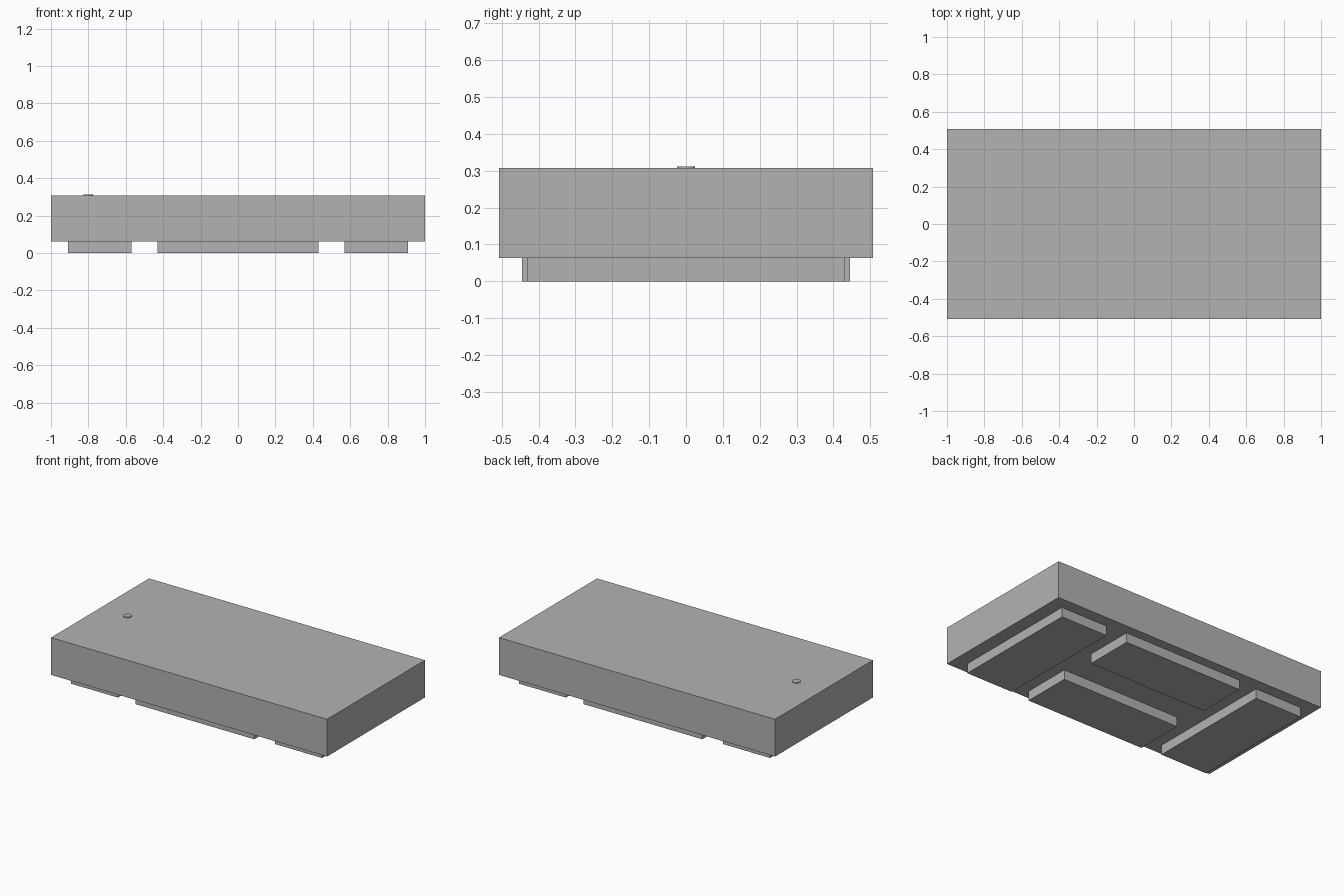
import bpy

cube = bpy.data.objects.get("Cube")
if cube:
    bpy.data.objects.remove(cube, do_unlink=True)

SLAB_BOTTOM, SLAB_TOP = 0.063, 0.307

grey = bpy.data.materials.new("plain grey")
grey.use_nodes = True
GREY = (0.45, 0.45, 0.45, 1)
grey.diffuse_color = GREY
grey.node_tree.nodes["Principled BSDF"].inputs["Base Color"].default_value = GREY


def box(name, x, y, z):
    """Box spanning the given (low, high) ranges."""
    bpy.ops.mesh.primitive_cube_add(size=1, location=[sum(r) / 2 for r in (x, y, z)])
    ob = bpy.context.object
    ob.name = name
    ob.scale = [r[1] - r[0] for r in (x, y, z)]
    bpy.ops.object.transform_apply(location=False, rotation=False, scale=True)
    ob.data.materials.append(grey)


# Main slab
box("slab", (-1, 1), (-0.507, 0.507), (SLAB_BOTTOM, SLAB_TOP))

# Raised pads underneath: one across each end, two along the middle
pad_z = (0, SLAB_BOTTOM)
for side, sign in (("left", 1), ("right", -1)):
    box(side + "_end_pad", sorted((sign * 0.57, sign * 0.91)), (-0.43, 0.43), pad_z)
for side, sign in (("back", 1), ("front", -1)):
    box(side + "_middle_pad", (-0.43, 0.43), sorted((sign * 0.12, sign * 0.445)), pad_z)

# Small round button on top
bpy.ops.mesh.primitive_cylinder_add(vertices=32, radius=0.025, depth=0.005,
                                    location=(-0.8, 0, SLAB_TOP + 0.0025))
button = bpy.context.object
button.name = "top_button"
button.data.materials.append(grey)
bpy.ops.object.shade_smooth_by_angle()
